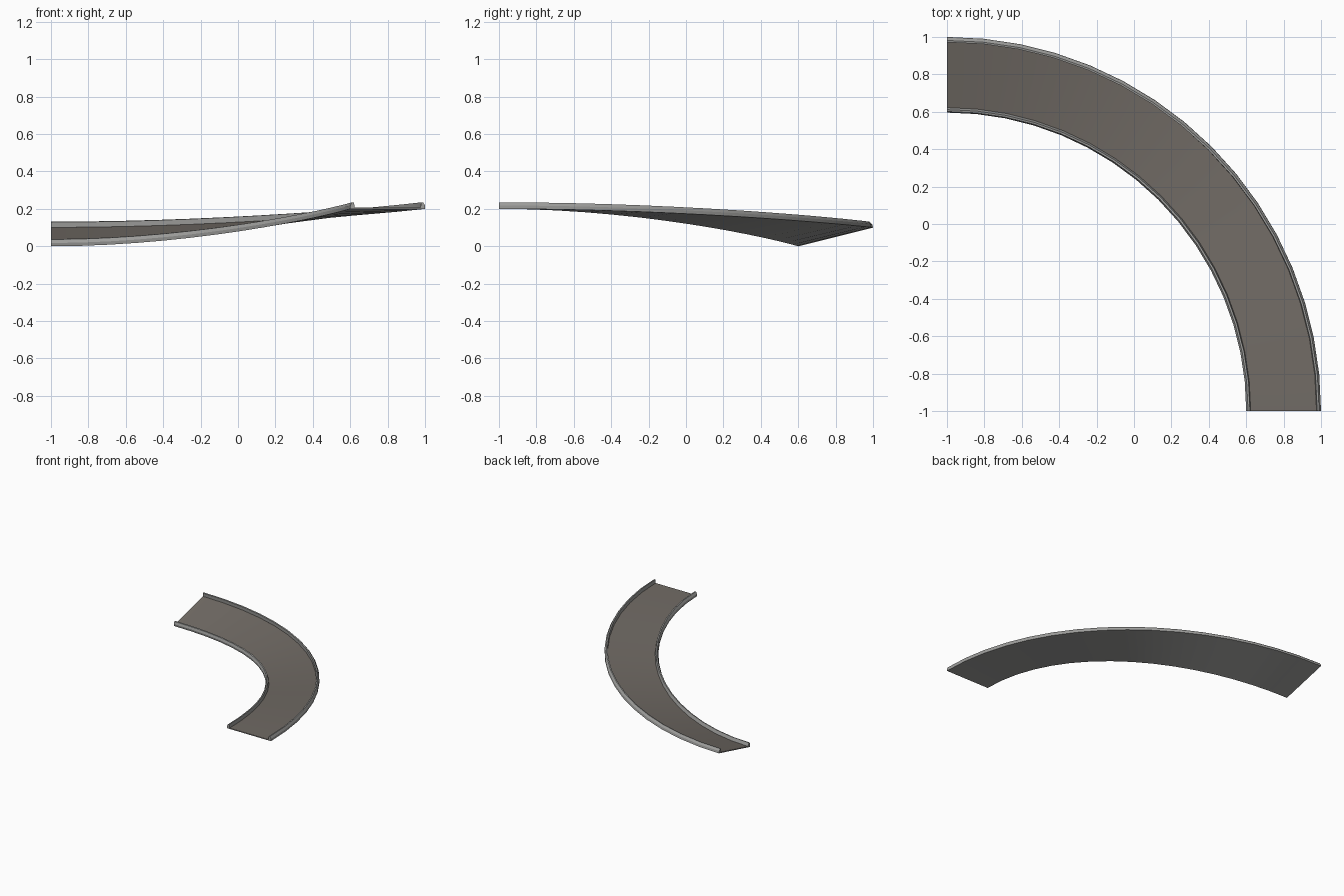
import bpy, bmesh, math
from mathutils import Vector

if "Cube" in bpy.data.objects:
    bpy.data.objects.remove(bpy.data.objects["Cube"])

SEGMENTS = 16
CENTRE = Vector((-1, -1, 0))
R_IN, R_OUT = 1.6, 2.0


def material(name, colour):
    m = bpy.data.materials.new(name)
    m.diffuse_color = (*colour, 1)
    m.use_nodes = True
    m.node_tree.nodes["Principled BSDF"].inputs["Base Color"].default_value = m.diffuse_color
    return m


grey = material("light grey metal", (0.34, 0.34, 0.33))
road = material("brown grey road", (0.165, 0.147, 0.130))


def place(s, h, u):
    """Across s (0..0.4), height h above the underside, u = 0 flat end .. 1 banked end."""
    ease = u * u * (3 - 2 * u)
    z_in, z_out = 0.2 * (1 - ease), 0.2 - 0.1 * ease
    slope = (z_out - z_in) / (R_OUT - R_IN)
    n = math.hypot(1, slope)
    r = R_IN + s - h * slope / n          # lean with the banking
    z = z_in + s * slope + h / n
    t = u * math.pi / 2
    return CENTRE + Vector((r * math.cos(t), r * math.sin(t), z))


def sweep(name, profile, top_edge=None):
    """Sweep a closed profile round the turn; top_edge is the road-coloured side."""
    bm = bmesh.new()
    rings = [[bm.verts.new(place(s, h, i / SEGMENTS)) for s, h in profile]
             for i in range(SEGMENTS + 1)]
    n = len(profile)
    for a, b in zip(rings, rings[1:]):
        for k in range(n):
            j = (k + 1) % n
            f = bm.faces.new((a[k], a[j], b[j], b[k]))
            f.material_index = 1 if k == top_edge else 0
    bm.faces.new(rings[0])
    bm.faces.new(rings[-1][::-1])
    bmesh.ops.recalc_face_normals(bm, faces=bm.faces)
    me = bpy.data.meshes.new(name)
    bm.to_mesh(me)
    bm.free()
    me.materials.append(grey)
    me.materials.append(road)
    ob = bpy.data.objects.new(name, me)
    bpy.context.collection.objects.link(ob)
    bpy.ops.object.select_all(action='DESELECT')
    ob.select_set(True)
    bpy.context.view_layer.objects.active = ob
    bpy.ops.object.shade_smooth_by_angle(angle=math.radians(15))


# Road deck between the kerbs
W = R_OUT - R_IN
sweep("road_deck", [(0.02, 0), (W - 0.02, 0), (W - 0.02, 0.007), (0.02, 0.007)], top_edge=2)

# Chamfered kerb rails, mirrored across the road
kerb = [(0, 0), (0.02, 0), (0.024, 0.007), (0.02, 0.035), (0.01, 0.035), (0, 0.018)]
sweep("inner_kerb", kerb)
sweep("outer_kerb", [(W - s, h) for s, h in kerb])
